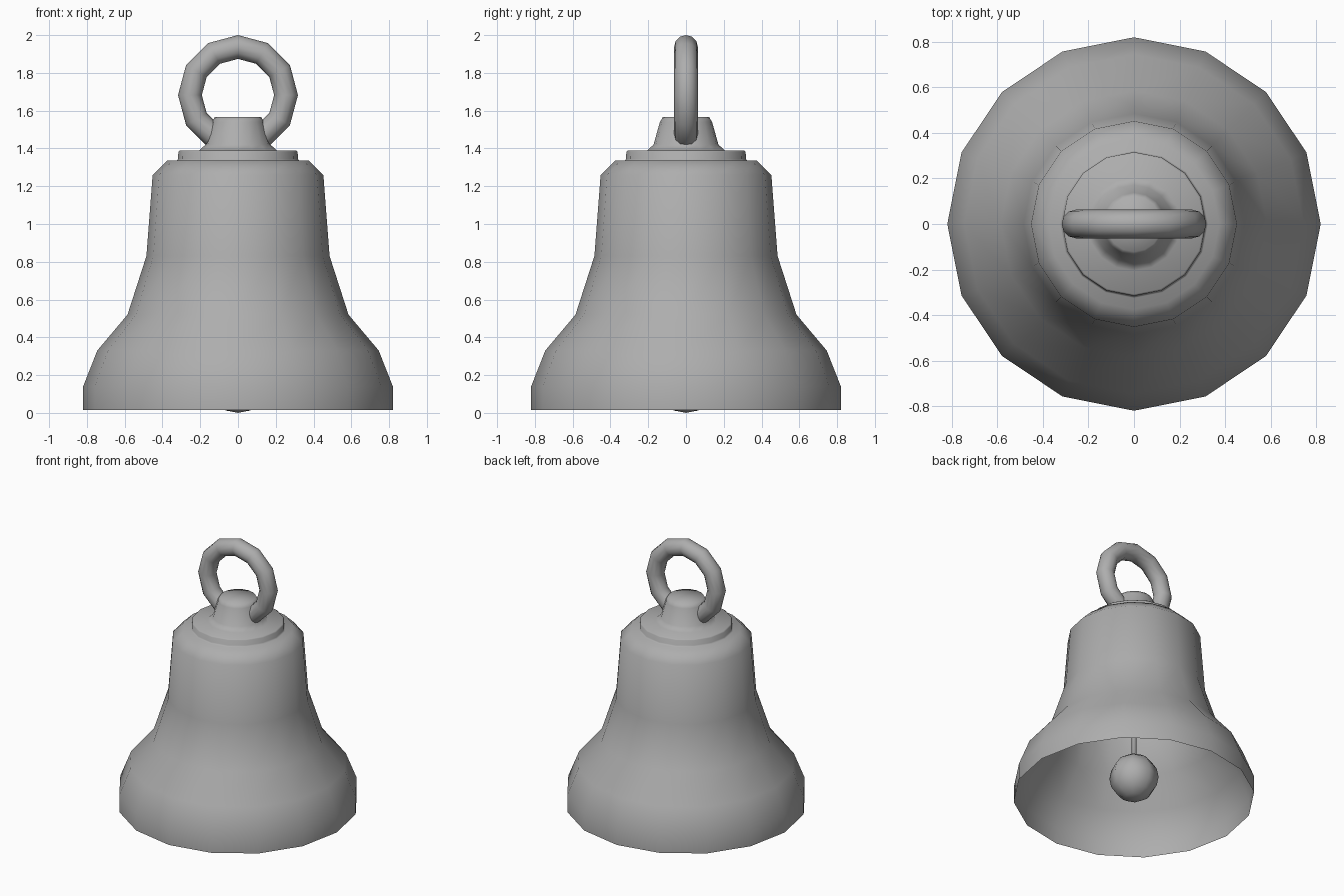
import bpy, bmesh, math

if "Cube" in bpy.data.objects:
    bpy.data.objects.remove(bpy.data.objects["Cube"])

SIDES = 16

# Dark grey metal used on every part
metal = bpy.data.materials.new("dark_grey_metal")
metal.diffuse_color = (0.42, 0.42, 0.42, 1)
metal.use_nodes = True
metal.node_tree.nodes["Principled BSDF"].inputs["Base Color"].default_value = metal.diffuse_color


def finish(obj, name):
    """Name, colour and smooth a part."""
    obj.name = name
    obj.data.name = name
    obj.data.materials.append(metal)
    for poly in obj.data.polygons:
        poly.use_smooth = True


def lathe(name, profile, sides=SIDES):
    """Turn a bottom-to-top (radius, z) profile around the z axis."""
    bm = bmesh.new()
    rings = []
    for r, z in profile:
        if r == 0:
            rings.append([bm.verts.new((0, 0, z))] * sides)
        else:
            rings.append([bm.verts.new((r * math.cos(math.tau * i / sides),
                                        r * math.sin(math.tau * i / sides), z))
                          for i in range(sides)])
    for lo, hi in zip(rings, rings[1:]):
        for i in range(sides):
            j = (i + 1) % sides
            quad = [lo[i], lo[j], hi[j], hi[i]]
            bm.faces.new(list(dict.fromkeys(quad)))
    mesh = bpy.data.meshes.new(name)
    bm.to_mesh(mesh)
    bm.free()
    obj = bpy.data.objects.new(name, mesh)
    bpy.context.collection.objects.link(obj)
    finish(obj, name)


# Flared thin shell, open below, running up through the disc and the boss
lathe("bell_body", [
    (0.82, 0.015), (0.82, 0.14), (0.745, 0.33), (0.585, 0.52),
    (0.485, 0.83), (0.452, 1.26), (0.375, 1.335),                 # shell
    (0.325, 1.335), (0.317, 1.345), (0.316, 1.382), (0.308, 1.39),  # disc
    (0.205, 1.39), (0.172, 1.42), (0.138, 1.54), (0.122, 1.567),
    (0, 1.567)])                                                  # boss

# Hanging ring, upright in the xz plane
bpy.ops.mesh.primitive_torus_add(major_segments=12, minor_segments=12,
                                 major_radius=0.2545, minor_radius=0.063,
                                 location=(0, 0, 1.6825),
                                 rotation=(math.pi / 2, 0, 0))
finish(bpy.context.object, "hanging_ring")

# Clapper: rod and ball
bpy.ops.mesh.primitive_cylinder_add(vertices=8, radius=0.017, depth=1.035,
                                    location=(0, 0, 0.8175))
finish(bpy.context.object, "clapper_rod")
bpy.ops.mesh.primitive_uv_sphere_add(segments=8, ring_count=8, radius=0.168,
                                     location=(0, 0, 0.168))
finish(bpy.context.object, "clapper_ball")
